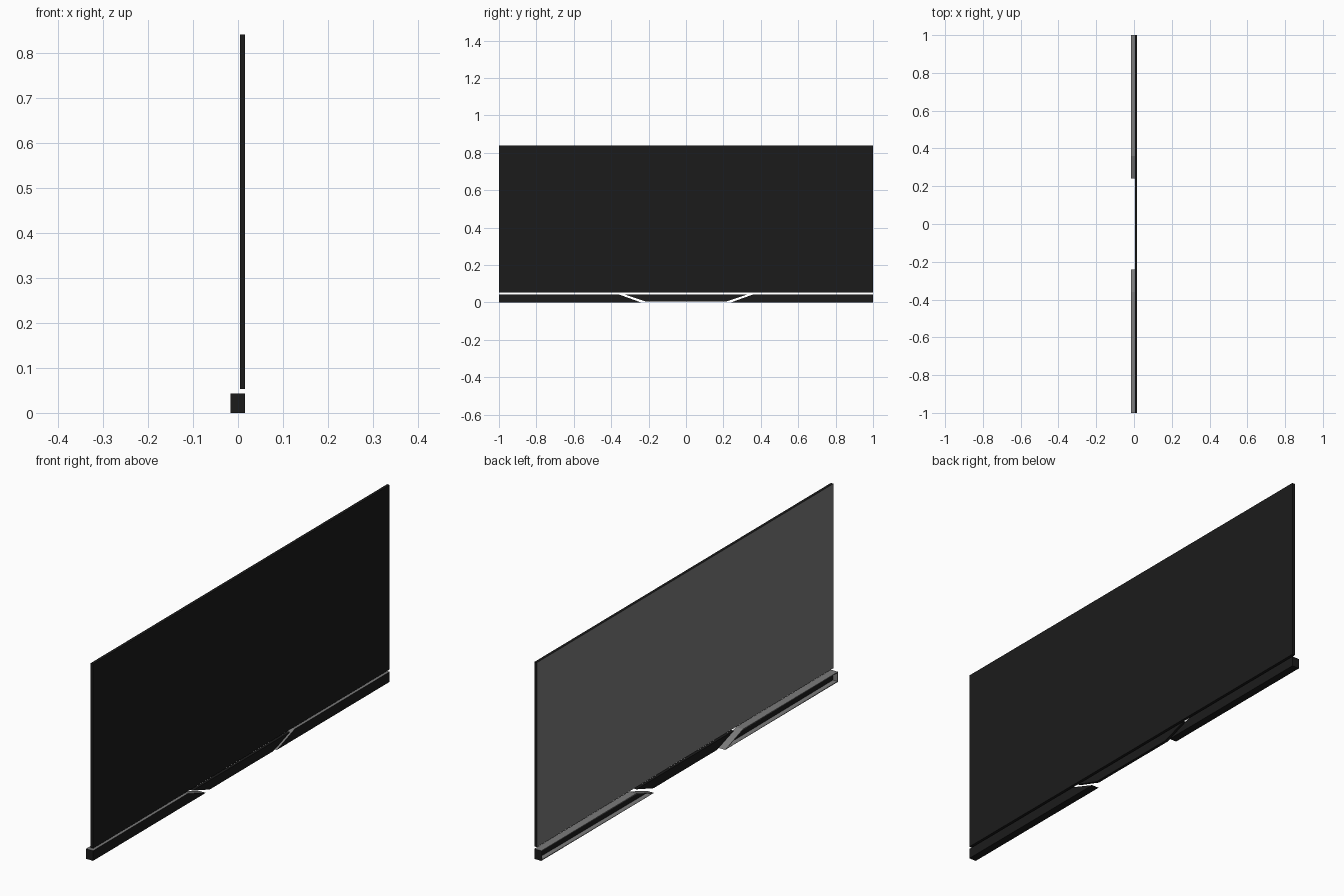
import bpy, bmesh

if "Cube" in bpy.data.objects:
    bpy.data.objects.remove(bpy.data.objects["Cube"])


def material(name, value):
    m = bpy.data.materials.new(name)
    m.diffuse_color = (value, value, value, 1)
    m.use_nodes = True
    m.node_tree.nodes["Principled BSDF"].inputs["Base Color"].default_value = m.diffuse_color
    return m


BLACK = material("black_gloss", 0.011)
GREY = material("grey_backing", 0.2)


def slab(name, outline, x0, x1):
    """Extrude a (y, z) outline from x0 (back) to x1 (front)."""
    bm = bmesh.new()
    back = bm.faces.new([bm.verts.new((x0, y, z)) for y, z in outline])
    new = bmesh.ops.extrude_face_region(bm, geom=[back])["geom"]
    bmesh.ops.translate(bm, vec=(x1 - x0, 0, 0),
                        verts=[v for v in new if isinstance(v, bmesh.types.BMVert)])
    bmesh.ops.recalc_face_normals(bm, faces=bm.faces)
    me = bpy.data.meshes.new(name)
    bm.to_mesh(me)
    bm.free()
    me.materials.append(BLACK)
    me.materials.append(GREY)
    ob = bpy.data.objects.new(name, me)
    bpy.context.collection.objects.link(ob)
    return ob


# Main panel with a grey back
panel = slab("main_panel", [(-1, 0.053), (1, 0.053), (1, 0.84), (-1, 0.84)], 0.004, 0.016)
for p in panel.data.polygons:
    p.material_index = int(p.normal.x < -0.5)

# Trapezoid centre tab under the panel
slab("centre_tab", [(-0.213, 0.004), (0.213, 0.004), (0.328, 0.043), (-0.328, 0.043)], 0.004, 0.016)


# Lower bars: channels open at the back, with a slanted inner end
def lower_bar(name, side):
    outline = [(side * y, z) for y, z in [(0.24, 0), (1, 0), (1, 0.043), (0.36, 0.043)]]
    bar = slab(name, outline, -0.017, 0.016)
    bm = bmesh.new()
    bm.from_mesh(bar.data)
    rear = min(bm.faces, key=lambda f: f.calc_center_median().x)
    for f in bm.faces:
        f.material_index = int(f.normal.z > 0.5)
    rear.material_index = 1
    bmesh.ops.inset_region(bm, faces=[rear], thickness=0.005)
    new = bmesh.ops.extrude_face_region(bm, geom=[rear])["geom"]
    bmesh.ops.delete(bm, geom=[f for f in bm.faces if f is rear], context='FACES_ONLY')
    bmesh.ops.translate(bm, vec=(0.021, 0, 0),
                        verts=[v for v in new if isinstance(v, bmesh.types.BMVert)])
    for f in new:
        if isinstance(f, bmesh.types.BMFace):
            f.material_index = 0
    bmesh.ops.recalc_face_normals(bm, faces=bm.faces)
    bm.to_mesh(bar.data)
    bm.free()


lower_bar("lower_bar_left", -1)
lower_bar("lower_bar_right", 1)
